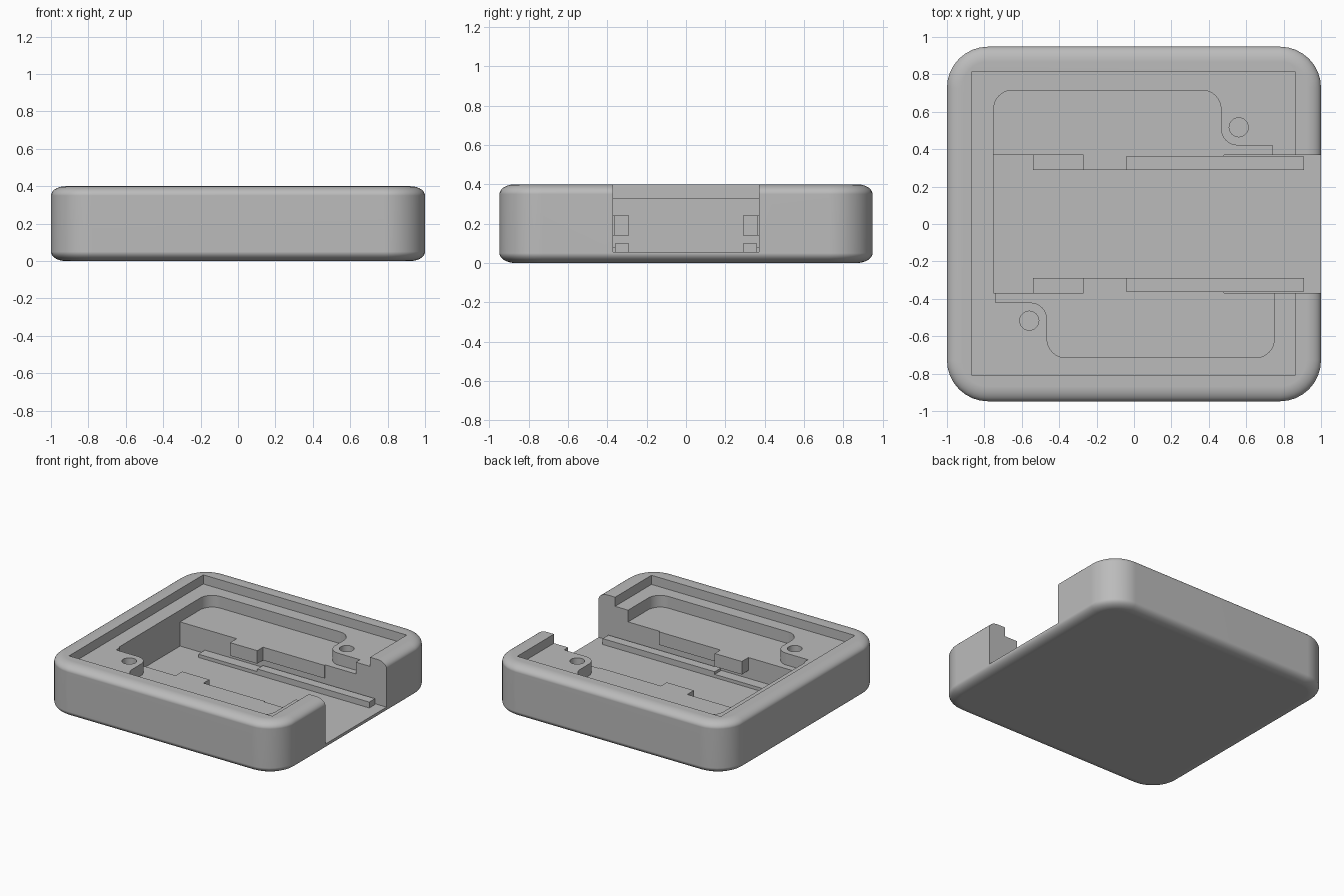
import bpy, bmesh, math
from mathutils import Vector

cube = bpy.data.objects.get("Cube")
if cube:
    bpy.data.objects.remove(cube, do_unlink=True)

grey = bpy.data.materials.new("plain_grey")
grey.use_nodes = True
grey.diffuse_color = (0.5, 0.5, 0.5, 1)
grey.node_tree.nodes["Principled BSDF"].inputs["Base Color"].default_value = (0.5, 0.5, 0.5, 1)


def finish(name, bm):
    bmesh.ops.recalc_face_normals(bm, faces=bm.faces)
    mesh = bpy.data.meshes.new(name)
    bm.to_mesh(mesh)
    bm.free()
    mesh.materials.append(grey)
    obj = bpy.data.objects.new(name, mesh)
    bpy.context.collection.objects.link(obj)
    return obj


def rounded(corners, steps=8):
    """Outline through (x, y, radius) corners, each one filleted."""
    out = []
    for i, (x, y, r) in enumerate(corners):
        p = Vector((x, y))
        if r == 0:
            out.append(p)
            continue
        a = (Vector(corners[i - 1][:2]) - p).normalized()
        b = (Vector(corners[(i + 1) % len(corners)][:2]) - p).normalized()
        centre = p + (a + b) * r
        for k in range(steps + 1):
            t = k / steps * math.pi / 2
            out.append(centre - b * r * math.cos(t) - a * r * math.sin(t))
    return out


def rectangle(x0, x1, y0, y1, r=0):
    return [(x0, y0, r), (x1, y0, r), (x1, y1, r), (x0, y1, r)]


def loft(name, rings):
    """Solid through stacked (outline, height) rings with the same point count."""
    bm = bmesh.new()
    loops = [[bm.verts.new((p.x, p.y, z)) for p in pts] for pts, z in rings]
    for low, high in zip(loops, loops[1:]):
        for i in range(len(low)):
            bm.faces.new((low[i - 1], low[i], high[i], high[i - 1]))
    bm.faces.new(loops[0][::-1])
    bm.faces.new(loops[-1])
    return finish(name, bm)


def prism(name, corners, z0, z1):
    pts = rounded(corners)
    return loft(name, [(pts, z0), (pts, z1)])


def cut(target, cutter):
    cutter.hide_render = True
    mod = target.modifiers.new("cut", 'BOOLEAN')
    mod.operation = 'DIFFERENCE'
    mod.solver = 'EXACT'
    mod.object = cutter
    bpy.context.view_layer.objects.active = target
    bpy.ops.object.modifier_apply(modifier=mod.name)
    bpy.data.objects.remove(cutter, do_unlink=True)


# Main body: rounded slab with softened top and bottom edges
HX, HY, H = 1.0, 0.948, 0.4
EDGE_IN, EDGE_UP, CORNER = 0.08, 0.05, 0.22
rings = []
for k in range(17):
    t = math.pi / 2 * (k if k <= 8 else k - 1 if k > 9 else 8) / 8
    if k == 9:
        continue
    top = k > 9
    inset = EDGE_IN * (1 - abs(math.sin(t)))
    rise = EDGE_UP * (1 - abs(math.cos(t)))
    if top:
        u = math.pi / 2 * (k - 9) / 7
        inset = EDGE_IN * (1 - math.cos(u))
        rise = H - EDGE_UP + EDGE_UP * math.sin(u)
    outline = rounded(rectangle(-HX + inset, HX - inset, -HY + inset, HY - inset, CORNER - inset))
    rings.append((outline, rise))
    if k == 8:
        rings.append((outline, H - EDGE_UP))
body = loft("tray_body", rings)

# Lid recess and the channel running out through the left side
LEDGE, FLOOR, SHELF, WALL = 0.33, 0.055, 0.24, 0.37
cut(body, prism("lid_recess", rectangle(-0.865, 0.86, -0.81, 0.815), LEDGE, 0.6))
cut(body, prism("channel", rectangle(-0.75, 1.2, -WALL, WALL), FLOOR, 0.6))

# Two shallow pockets leaving a screw post each, related by a half turn
pocket = [(-0.75, 0.3, 0), (0.74, 0.3, 0), (0.74, 0.42, 0), (0.465, 0.42, 0.09),
          (0.465, 0.715, 0.1), (-0.75, 0.715, 0.1)]
for s in (1, -1):
    cut(body, prism("pocket", [(s * x, s * y, r) for x, y, r in pocket], SHELF, 0.5))
    hole_r, cx, cy = 0.051, 0.56 * s, 0.517 * s
    hole = rectangle(cx - hole_r, cx + hole_r, cy - hole_r, cy + hole_r, hole_r)
    pts = rounded(hole)
    # quarter arcs meet, so drop the repeated end points
    pts = [p for i, p in enumerate(pts) if i % 9 != 8]
    cut(body, loft("screw_hole", [(pts, 0.1), (pts, 0.5)]))

bpy.ops.object.select_all(action='DESELECT')
body.select_set(True)
bpy.context.view_layer.objects.active = body
bpy.ops.object.shade_smooth_by_angle(angle=math.radians(30))
normals = body.modifiers.new("even_normals", 'WEIGHTED_NORMAL')
normals.keep_sharp = True

# Guide rails, clips and lips on both channel walls
parts = [("inner_rail", -0.54, -0.02, 0.29, WALL, FLOOR, 0.08),
         ("outer_rail", -0.04, 0.91, 0.29, 0.36, FLOOR, 0.1),
         ("clip", -0.27, -0.04, 0.29, WALL, 0.14, SHELF),
         ("lip", -0.04, 0.48, 0.36, WALL, 0.14, SHELF)]
for side, s in (("back", 1), ("front", -1)):
    for name, x0, x1, y0, y1, z0, z1 in parts:
        prism(side + "_" + name, rectangle(x0, x1, *sorted((s * y0, s * y1))), z0, z1)
